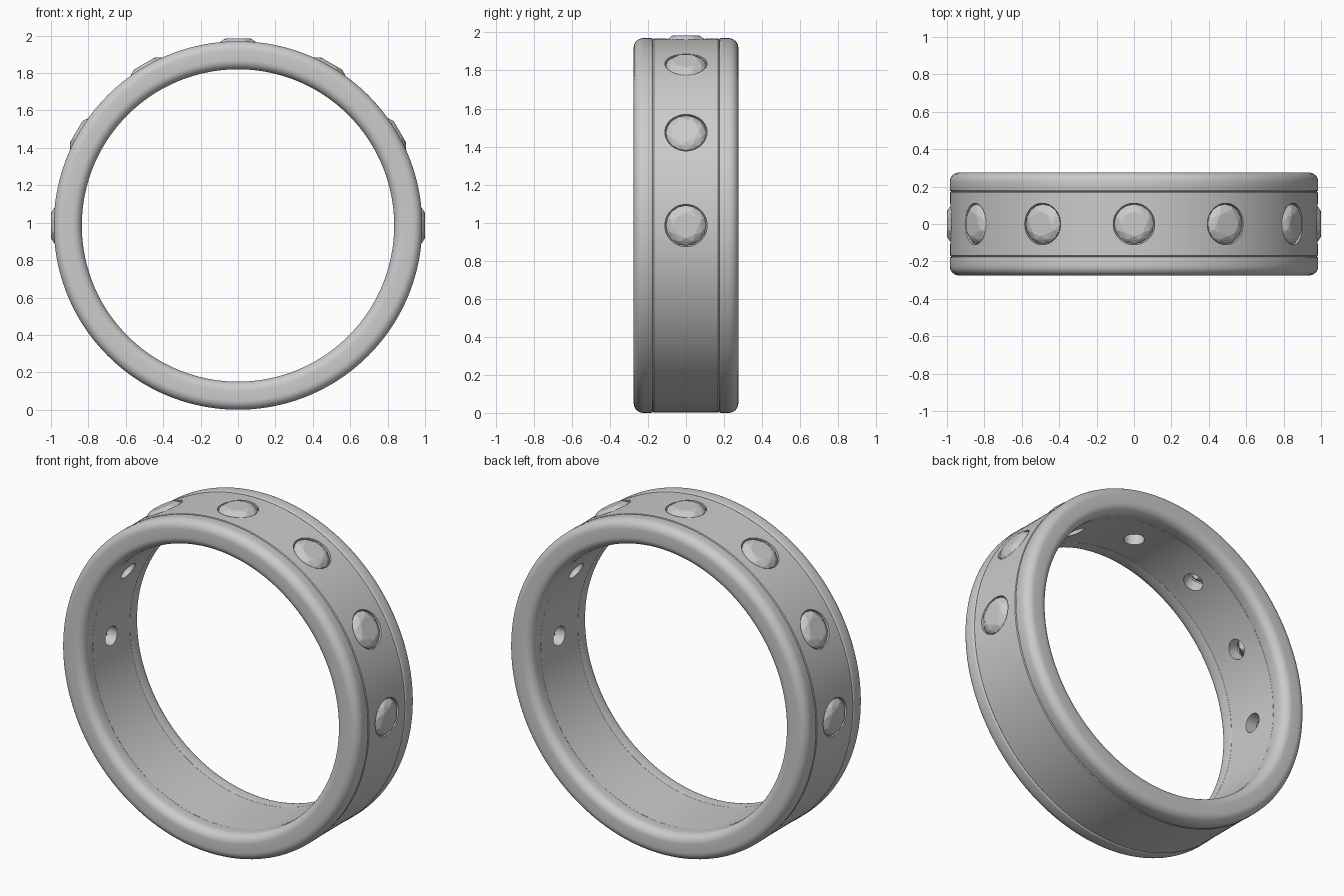
import bpy, bmesh
from math import sin, cos, pi, radians
from mathutils import Matrix, Vector

if "Cube" in bpy.data.objects:
    bpy.data.objects.remove(bpy.data.objects["Cube"])

CZ, R_OUT, R_IN = 0.985, 0.985, 0.835
SEG = 160
ANGLES = [radians(a) for a in range(0, 181, 30)]


def finish(bm, name):
    bmesh.ops.recalc_face_normals(bm, faces=bm.faces)
    me = bpy.data.meshes.new(name)
    bm.to_mesh(me)
    bm.free()
    ob = bpy.data.objects.new(name, me)
    bpy.context.collection.objects.link(ob)
    return ob


def smooth(ob, angle=35):
    bpy.ops.object.select_all(action='DESELECT')
    ob.select_set(True)
    bpy.context.view_layer.objects.active = ob
    bpy.ops.object.shade_smooth_by_angle(angle=radians(angle))


def lathe(bm, profile, matrix, steps):
    """Revolve a closed (radius, height) loop about local z; radius 0 becomes a pole."""
    rings = []
    for r, h in profile:
        n = 1 if r == 0 else steps
        rings.append([bm.verts.new(matrix @ Vector((r * cos(2 * pi * i / steps),
                      r * sin(2 * pi * i / steps), h))) for i in range(n)])
    for a, b in zip(rings, rings[1:] + rings[:1]):
        if len(a) == 1 and len(b) == 1:
            continue
        for i in range(steps):
            j = (i + 1) % steps
            quad = [a[i % len(a)], a[j % len(a)], b[j % len(b)], b[i % len(b)]]
            bm.faces.new(list(dict.fromkeys(quad)))


def rounded(corners):
    """Rounded outline from (corner x, corner y, inward sx, inward sy, radius, start angle)."""
    pts = []
    for x, y, sx, sy, r, start in corners:
        n = 8 if r > 0.02 else 3
        for i in range(n + 1):
            a = radians(start + 90 * i / n)
            pts.append((x + sx * r + r * cos(a), y + sy * r + r * sin(a)))
    return pts


# Ring axis runs along y
ring_axis = Matrix.Translation((0, 0, CZ)) @ Matrix.Rotation(pi / 2, 4, 'X')

# Rounded side rims
for side, label in ((1, "front_rim"), (-1, "back_rim")):
    prof = rounded([(R_OUT, 0.275, -1, -1, 0.05, 0),
                    (R_IN, 0.275, 1, -1, 0.05, 90),
                    (R_IN, 0.175, 1, 1, 0.003, 180),
                    (R_OUT, 0.175, -1, 1, 0.008, 270)])
    bm = bmesh.new()
    lathe(bm, [(r, side * h) for r, h in prof], ring_axis, SEG)
    smooth(finish(bm, label))

# Centre band
bm = bmesh.new()
lathe(bm, [(R_OUT - 0.008, 0.175), (R_OUT - 0.002, 0.169), (R_OUT - 0.002, -0.169),
           (R_OUT - 0.008, -0.175), (R_IN + 0.001, -0.175), (R_IN + 0.001, 0.175)],
      ring_axis, SEG)
band = finish(bm, "centre_band")

# Stone seats drilled through the band
spots = [Matrix.Translation((0, 0, CZ)) @ Matrix.Rotation(pi / 2 - a, 4, 'Y') for a in ANGLES]
bm = bmesh.new()
for m in spots:
    lathe(bm, [(0, 1.1), (0.111, 1.1), (0.111, 0.962), (0.056, 0.905),
               (0.056, 0.75), (0, 0.75)], m, 40)
cutter = finish(bm, "seat_cutter")
cutter.hide_render = True
mod = band.modifiers.new("seats", 'BOOLEAN')
mod.operation, mod.solver, mod.object = 'DIFFERENCE', 'EXACT', cutter
bpy.context.view_layer.update()
band.data = bpy.data.meshes.new_from_object(band.evaluated_get(bpy.context.evaluated_depsgraph_get()))
band.modifiers.clear()
bpy.data.objects.remove(cutter)
smooth(band, 30)

# Faceted brilliant-cut stones: table, crown, girdle, pavilion
for k, m in enumerate(spots):
    bm = bmesh.new()
    for n, r, h, off in ((8, 0.066, 1.0, 0), (8, 0.089, 0.991, 0.5),
                         (16, 0.106, 0.973, 0), (16, 0.106, 0.967, 0),
                         (8, 0.055, 0.913, 0.5)):
        for i in range(n):
            a = 2 * pi * (i + off) / n
            bm.verts.new(m @ Vector((r * cos(a), r * sin(a), h)))
    bm.verts.new(m @ Vector((0, 0, 0.862)))
    bmesh.ops.convex_hull(bm, input=bm.verts)
    bmesh.ops.dissolve_limit(bm, angle_limit=0.01, verts=bm.verts, edges=bm.edges)
    finish(bm, f"stone_{k + 1}")
